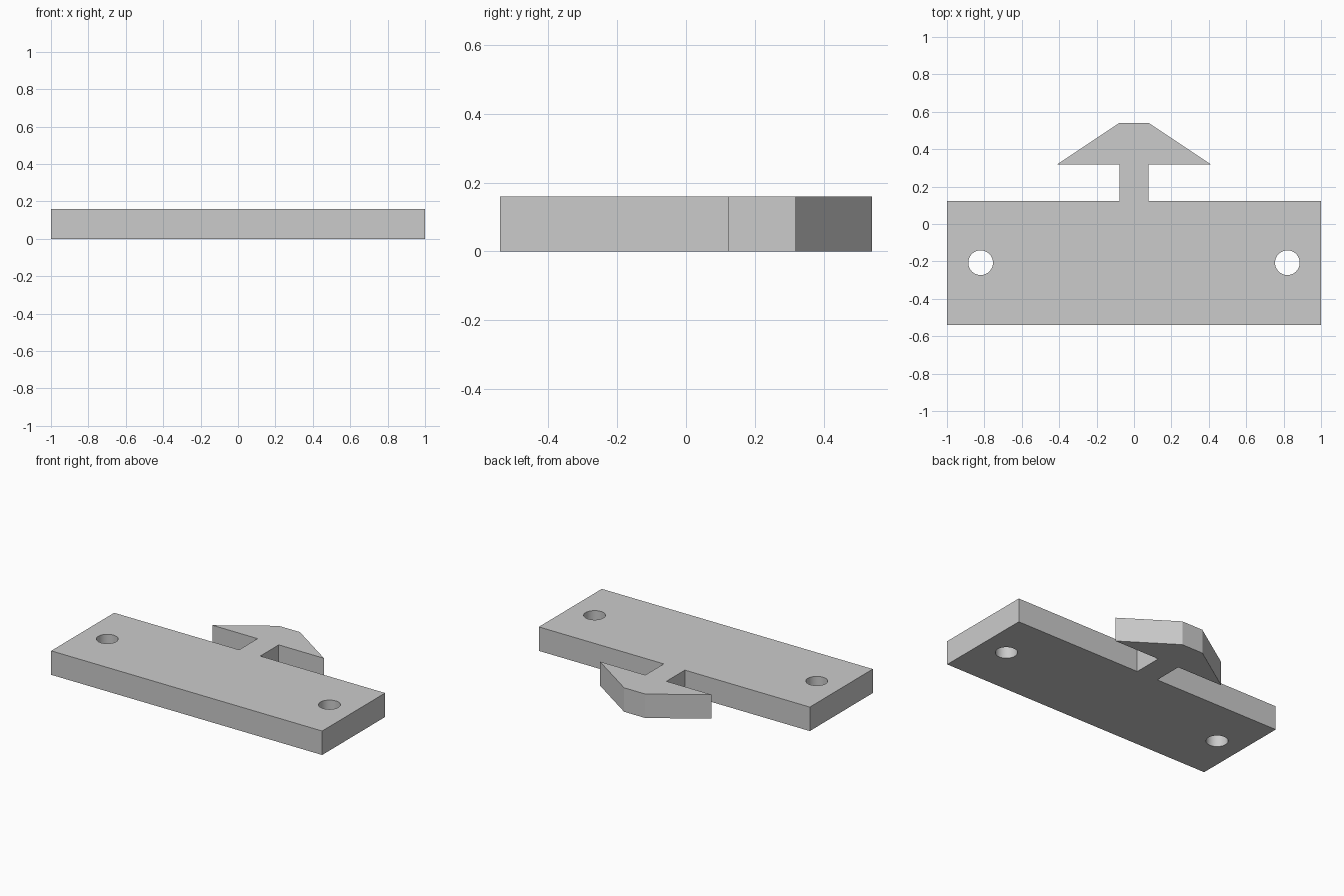
import bpy
import bmesh

if "Cube" in bpy.data.objects:
    bpy.data.objects.remove(bpy.data.objects["Cube"])

HEIGHT = 0.16

grey = bpy.data.materials.new("plain grey")
grey.diffuse_color = (0.6, 0.6, 0.6, 1)
grey.use_nodes = True
grey.node_tree.nodes["Principled BSDF"].inputs["Base Color"].default_value = grey.diffuse_color


def finish(name, bm):
    mesh = bpy.data.meshes.new(name)
    bmesh.ops.recalc_face_normals(bm, faces=bm.faces)
    bm.to_mesh(mesh)
    bm.free()
    mesh.materials.append(grey)
    obj = bpy.data.objects.new(name, mesh)
    bpy.context.collection.objects.link(obj)
    return obj


# Right half of the outline: plate, narrow stem, arrow-shaped catch
half = [(1, -0.541), (1, 0.123), (0.078, 0.123), (0.078, 0.318),
        (0.412, 0.318), (0.078, 0.541)]
outline = half + [(-x, y) for x, y in reversed(half)]

# Extrude the mirrored outline to full thickness
bm = bmesh.new()
face = bm.faces.new([bm.verts.new((x, y, 0)) for x, y in outline])
ext = bmesh.ops.extrude_face_region(bm, geom=[face], use_keep_orig=True)
bmesh.ops.translate(bm, vec=(0, 0, HEIGHT),
                    verts=[g for g in ext["geom"] if isinstance(g, bmesh.types.BMVert)])
plate = finish("mounting_plate_with_catch", bm)

# Screw holes through both ends of the plate
bm = bmesh.new()
for x in (-0.82, 0.82):
    hole = bmesh.ops.create_cone(bm, cap_ends=True, segments=48,
                                 radius1=0.066, radius2=0.066, depth=0.4)
    bmesh.ops.translate(bm, vec=(x, -0.207, HEIGHT / 2), verts=hole["verts"])
cutter = finish("screw_hole_cutter", bm)
cutter.hide_render = True
cutter.hide_set(True)

cut = plate.modifiers.new("screw holes", 'BOOLEAN')
cut.operation = 'DIFFERENCE'
cut.solver = 'EXACT'
cut.object = cutter

# Apply the cut, drop the cutter, smooth the hole walls
bpy.context.view_layer.objects.active = plate
plate.select_set(True)
bpy.ops.object.modifier_apply(modifier=cut.name)
bpy.data.objects.remove(cutter)
bpy.ops.object.shade_smooth_by_angle()
